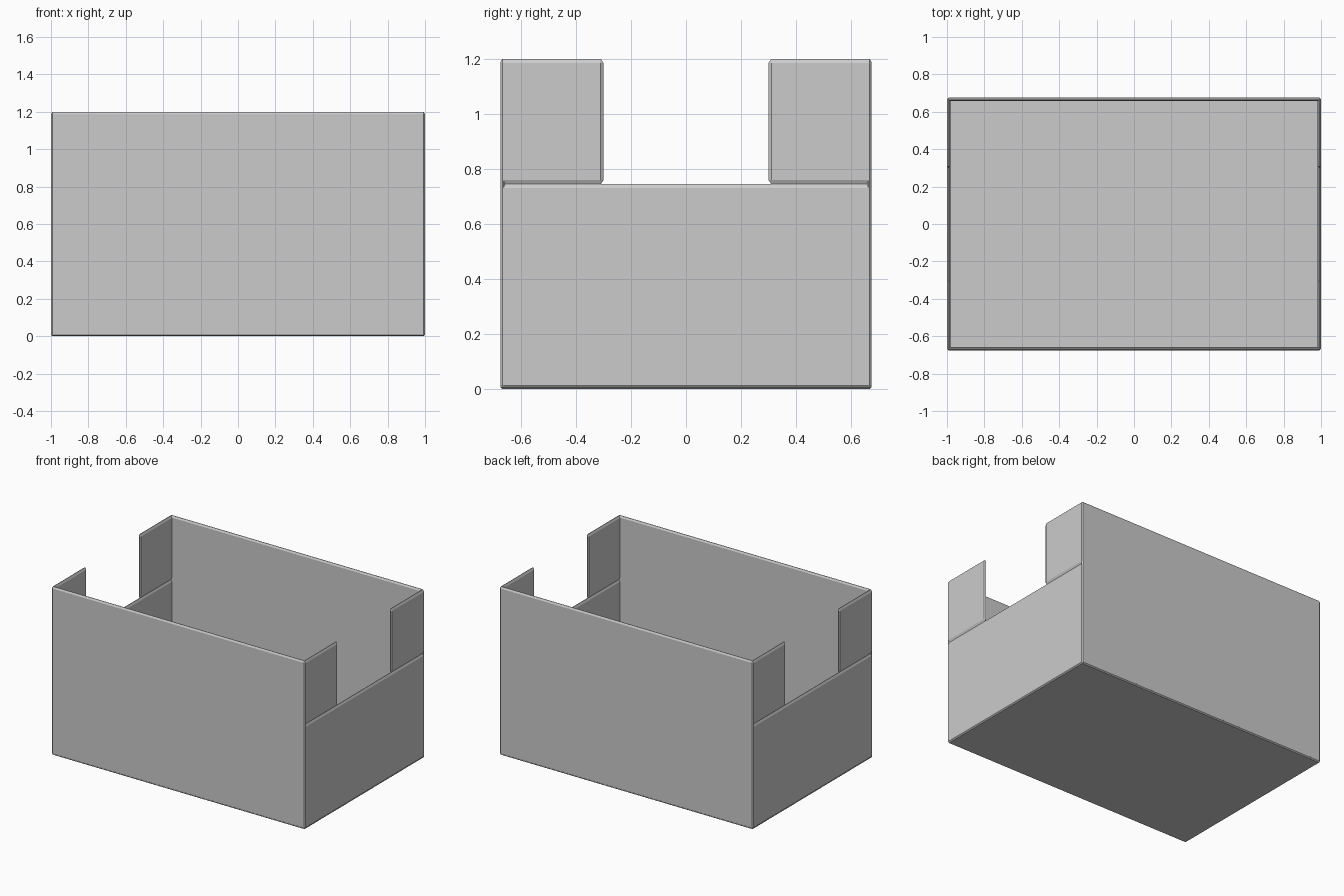
import bpy
import bmesh
from itertools import product
from mathutils import Vector

if "Cube" in bpy.data.objects:
    bpy.data.objects.remove(bpy.data.objects["Cube"])


def panel(name, lo, hi, chamfer):
    """Flat panel between two corners with a chamfer size for each axis."""
    lo, hi, c = Vector(lo), Vector(hi), Vector(chamfer)
    mid, half = (lo + hi) / 2, (hi - lo) / 2
    bm = bmesh.new()
    for s in product((-1, 1), repeat=3):
        for keep in range(3):
            bm.verts.new([mid[i] + s[i] * (half[i] - (0 if i == keep else c[i]))
                          for i in range(3)])
    bmesh.ops.convex_hull(bm, input=bm.verts)
    bmesh.ops.dissolve_limit(bm, angle_limit=0.01, verts=bm.verts, edges=bm.edges)
    bmesh.ops.recalc_face_normals(bm, faces=bm.faces)
    mesh = bpy.data.meshes.new(name)
    bm.to_mesh(mesh)
    bm.free()
    obj = bpy.data.objects.new(name, mesh)
    bpy.context.collection.objects.link(obj)
    return obj


X, Y, Z = 1.0, 0.675, 1.2      # outer half width, half depth, height
T = 0.018                      # panel thickness
SLOT_Z, SLOT_Y = 0.745, 0.30   # end cut-out

# Floor
panel("floor", (-X, -Y, 0), (X, Y, T), (0.008, 0.008, 0.007))

# Front and back walls
for name, s in (("front", -1), ("back", 1)):
    y0, y1 = sorted((s * Y, s * (Y - T)))
    panel(name + "_wall", (-X, y0, 0), (X, y1, Z), (0.008, 0.007, 0.012))

# Low end walls with a tall corner panel on each side of the opening
for name, s in (("left", -1), ("right", 1)):
    x0, x1 = sorted((s * X, s * (X - T)))
    panel(name + "_end_wall", (x0, -Y, 0), (x1, Y, SLOT_Z), (0.007, 0.009, 0.015))
    for side, t in (("front", -1), ("back", 1)):
        y0, y1 = sorted((t * SLOT_Y, t * Y))
        panel(f"{name}_{side}_corner_panel", (x0, y0, SLOT_Z), (x1, y1, Z),
              (0.007, 0.010, 0.015))
